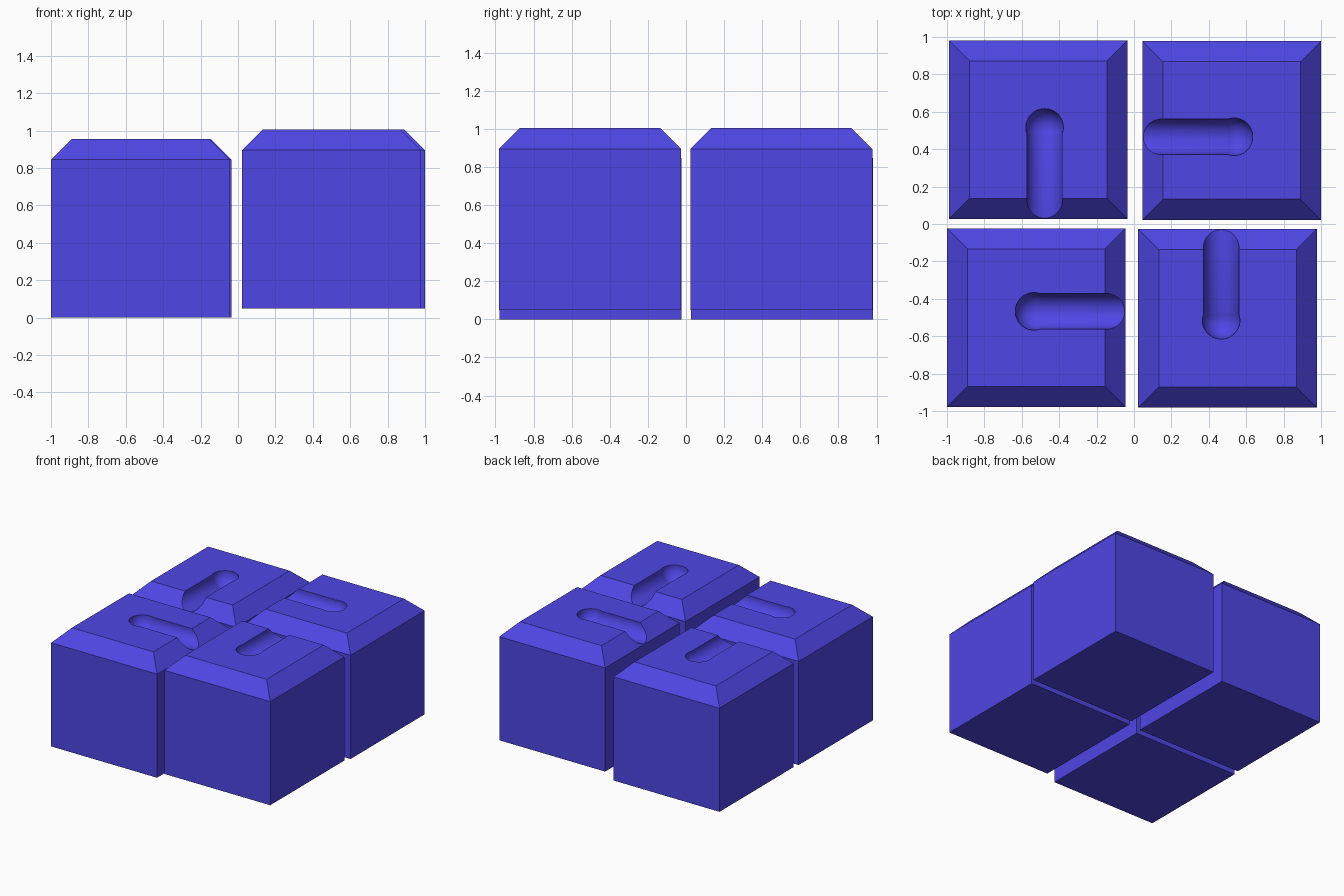
import bpy, bmesh, math
from mathutils import Matrix, Vector

if "Cube" in bpy.data.objects:
    bpy.data.objects.remove(bpy.data.objects["Cube"])

SIZE, CHAMFER = 0.955, 0.11
H = SIZE / 2
AXIS_Z = 0.945           # height of the groove axis in a block

mat = bpy.data.materials.new("indigo")
mat.diffuse_color = (0.078, 0.061, 0.783, 1)
mat.use_nodes = True
mat.node_tree.nodes["Principled BSDF"].inputs["Base Color"].default_value = mat.diffuse_color


def add_object(name, bm):
    bmesh.ops.recalc_face_normals(bm, faces=bm.faces)
    me = bpy.data.meshes.new(name)
    bm.to_mesh(me)
    bm.free()
    me.materials.append(mat)
    ob = bpy.data.objects.new(name, me)
    bpy.context.collection.objects.link(ob)
    return ob


def block_body(name):
    # cube with a chamfered top rim, made from three square rings
    bm = bmesh.new()
    rings = []
    for r, z in ((H, 0), (H, SIZE - CHAMFER), (H - CHAMFER, SIZE)):
        rings.append([bm.verts.new((sx * r, sy * r, z))
                      for sx, sy in ((-1, -1), (1, -1), (1, 1), (-1, 1))])
    for a, b in zip(rings, rings[1:]):
        for i in range(4):
            j = (i + 1) % 4
            bm.faces.new((a[i], a[j], b[j], b[i]))
    bm.faces.new(rings[0][::-1])
    bm.faces.new(rings[-1])
    return add_object(name, bm)


def cutter(name, kind):
    bm = bmesh.new()
    if kind == "bar":    # channel running out through the -y side
        y0, y1 = -0.7, 0.012
        m = Matrix.Translation((0.034, (y0 + y1) / 2, AXIS_Z)) @ Matrix.Rotation(math.pi / 2, 4, 'X')
        bmesh.ops.create_cone(bm, cap_ends=True, segments=48, radius1=0.095,
                              radius2=0.095, depth=y1 - y0, matrix=m)
    else:                # slightly wider ball-shaped end
        m = Matrix.Translation((0.034, 0.012, AXIS_Z))
        bmesh.ops.create_uvsphere(bm, u_segments=48, v_segments=24, radius=0.101, matrix=m)
    for f in bm.faces:
        f.smooth = len(f.verts) <= 4
    ob = add_object(name, bm)
    ob.hide_render = True
    return ob


# centre x, centre y, base z, quarter turns of the groove
blocks = {
    "back_left_block": (-0.512, 0.504, 0.0, 0),
    "back_right_block": (0.5225, 0.500, 0.05, -1),
    "front_right_block": (0.500, -0.503, 0.05, 2),
    "front_left_block": (-0.5225, -0.501, 0.0, 1),
}
tools = [cutter("groove_bar", "bar"), cutter("groove_ball", "ball")]

for name, (x, y, z, turns) in blocks.items():
    ob = block_body(name)
    for t in tools:
        mod = ob.modifiers.new(t.name, 'BOOLEAN')
        mod.operation = 'DIFFERENCE'
        mod.solver = 'EXACT'
        mod.object = t
    # bake the groove, then place the block
    deps = bpy.context.evaluated_depsgraph_get()
    me = bpy.data.meshes.new_from_object(ob.evaluated_get(deps))
    ob.modifiers.clear()
    ob.data = me
    me.transform(Matrix.Translation((x, y, z)) @ Matrix.Rotation(turns * math.pi / 2, 4, 'Z'))
    bpy.ops.object.select_all(action='DESELECT')
    ob.select_set(True)
    bpy.context.view_layer.objects.active = ob
    bpy.ops.object.shade_smooth_by_angle(angle=math.radians(30))

for t in tools:
    bpy.data.objects.remove(t)
